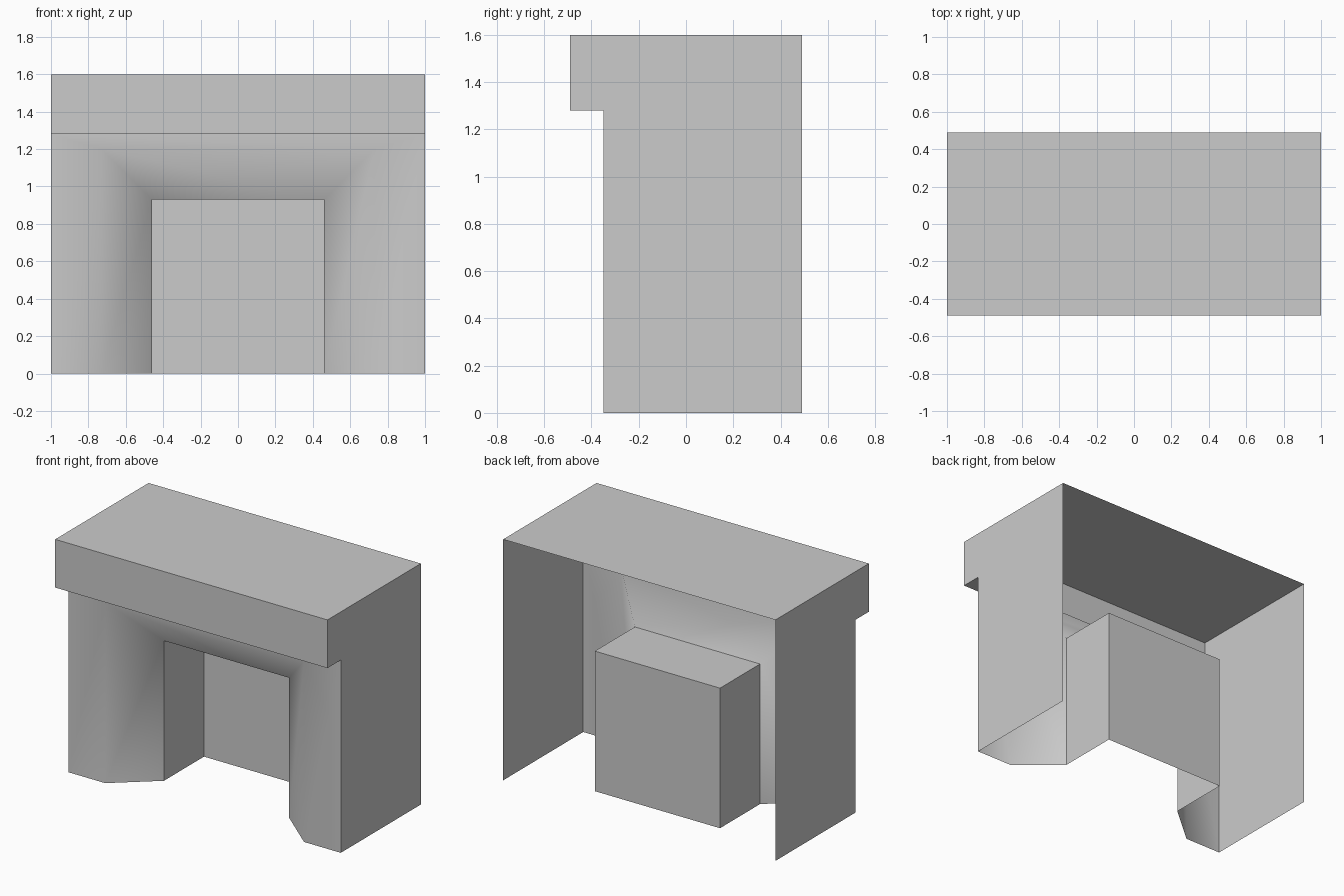
import bpy

cube = bpy.data.objects.get("Cube")
if cube:
    bpy.data.objects.remove(cube, do_unlink=True)

stone = bpy.data.materials.new("plain_grey")
stone.use_nodes = True
GREY = (0.6, 0.6, 0.6, 1)
stone.diffuse_color = GREY
stone.node_tree.nodes["Principled BSDF"].inputs["Base Color"].default_value = GREY


def make(name, verts, faces, smooth=False):
    mesh = bpy.data.meshes.new(name)
    mesh.from_pydata(verts, [], faces)
    mesh.materials.append(stone)
    mesh.polygons.foreach_set("use_smooth", [smooth] * len(faces))
    mesh.update()
    obj = bpy.data.objects.new(name, mesh)
    bpy.context.collection.objects.link(obj)
    return obj


def arch(half, top, y):
    """Four points of a square arch, from left foot over to right foot."""
    return [(-half, y, 0), (-half, y, top), (half, y, top), (half, y, 0)]


def bridge(a, b, count=3):
    """Quads joining two rows of points that start at index a and b."""
    return [(a + i, b + i, b + i + 1, a + i + 1) for i in range(count)]


BACK, WALL, LEDGE = 0.49, -0.35, -0.49
THROAT, HEARTH = -0.12, 0.30
TOP, SHELF, OPENING = 1.60, 1.28, 0.93

# Side walls with the stepped mantel profile
profile = [(BACK, 0), (WALL, 0), (WALL, SHELF), (LEDGE, SHELF), (LEDGE, TOP), (BACK, TOP)]
for name, x in (("right_side", -1), ("left_side", 1)):
    order = range(6) if x > 0 else range(5, -1, -1)
    make(name, [(x, y, z) for y, z in profile], [tuple(reversed(order))])

# Mantel: underside of the ledge, front board and top, open at the back
rows = [(x, y, z) for x in (-1, 1) for y, z in profile[2:]]
make("mantel", rows, bridge(0, 4))

# Front surround: flat frame, then a splay running in to the opening
surround = arch(1, SHELF, WALL) + arch(0.73, 1.20, WALL) + arch(0.46, OPENING, THROAT)
make("surround", surround, bridge(0, 4) + bridge(4, 8), smooth=True)

# Firebox: sides, roof and back plate, with no floor
box = arch(0.46, OPENING, THROAT) + arch(0.46, OPENING, HEARTH)
make("firebox", box, bridge(0, 4) + [(4, 5, 6, 7)])
